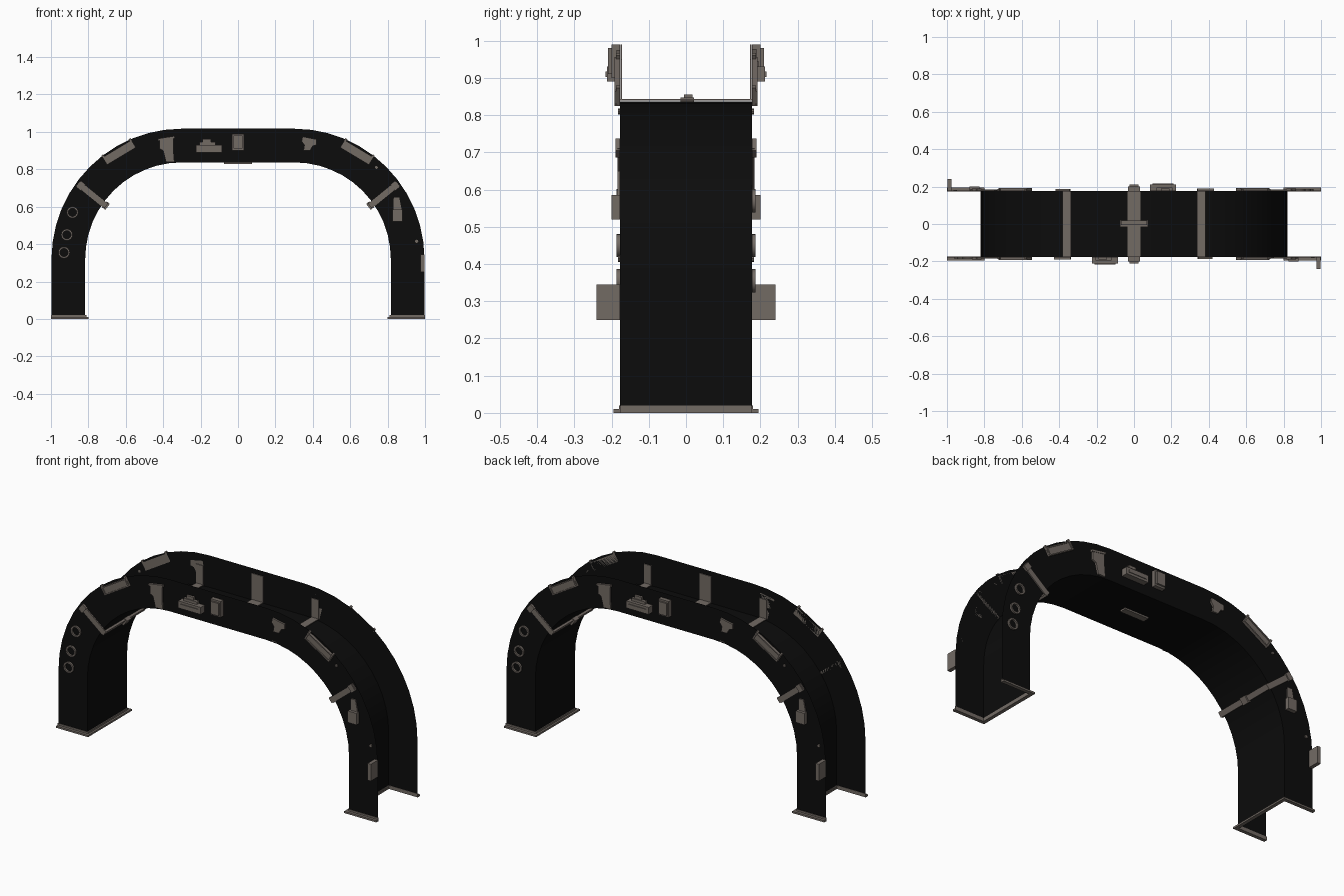
import bpy, bmesh, math

if "Cube" in bpy.data.objects:
    bpy.data.objects.remove(bpy.data.objects["Cube"])

Y = 0.177  # half depth of the arch


def mat(name, col):
    m = bpy.data.materials.new(name)
    m.diffuse_color = (*col, 1)
    m.use_nodes = True
    m.node_tree.nodes["Principled BSDF"].inputs["Base Color"].default_value = m.diffuse_color
    return m


BLACK = mat("matte_black", (0.0035, 0.0035, 0.0035))
METAL = mat("warm_grey_metal", (0.17, 0.145, 0.127))


def finish(name, bm, material, twin=True, smooth=False):
    me = bpy.data.meshes.new(name)
    bm.to_mesh(me)
    bm.free()
    me.materials.append(material)
    if smooth:
        me.polygons.foreach_set("use_smooth", [True] * len(me.polygons))
        me.set_sharp_from_angle(angle=math.radians(35))
    ob = bpy.data.objects.new(name, me)
    bpy.context.collection.objects.link(ob)
    if twin:  # the back repeats the front, turned half way round
        ob2 = bpy.data.objects.new(name + "_back", me)
        ob2.rotation_euler.z = math.pi
        bpy.context.collection.objects.link(ob2)
    return ob


def add_prism(bm, pts, y0, y1):
    a = [bm.verts.new((x, y0, z)) for x, z in pts]
    b = [bm.verts.new((x, y1, z)) for x, z in pts]
    n = len(pts)
    bm.faces.new(a)
    bm.faces.new(b[::-1])
    for i in range(n):
        j = (i + 1) % n
        bm.faces.new((a[j], a[i], b[i], b[j]))


def prism(name, polys, twin=True, smooth=False):
    """polys: list of (xz outline, y0, y1)"""
    bm = bmesh.new()
    for pts, y0, y1 in polys:
        add_prism(bm, pts, y0, y1)
    bmesh.ops.recalc_face_normals(bm, faces=bm.faces)
    return finish(name, bm, METAL, twin, smooth)


def rect(x0, x1, z0, z1):
    return [(x0, z0), (x1, z0), (x1, z1), (x0, z1)]


def tilted(cx, cz, length, width, deg):
    c, s = math.cos(math.radians(deg)), math.sin(math.radians(deg))
    return [(cx + u * c - v * s, cz + u * s + v * c)
            for u, v in rect(-length / 2, length / 2, -width / 2, width / 2)]


def circle(cx, cz, r, n=16):
    return [(cx + r * math.cos(2 * math.pi * i / n), cz + r * math.sin(2 * math.pi * i / n))
            for i in range(n)]


# Arch: open channel of thin sheets, front wall, back wall and inner wall
def arch_line(r, n=12):
    right = [(0.3 + r * math.cos(math.pi / 2 * i / n), 0.32 + r * math.sin(math.pi / 2 * i / n))
             for i in range(n + 1)]
    right = [(0.3 + r, 0.005)] + right
    return right + [(-x, z) for x, z in reversed(right)]


bm = bmesh.new()
outer, inner = arch_line(0.697), arch_line(0.517)
rows = [[bm.verts.new((x, y, z)) for x, z in line]
        for line, y in ((outer, -Y), (inner, -Y), (inner, Y), (outer, Y))]
for a, b in zip(rows, rows[1:]):
    for i in range(len(a) - 1):
        bm.faces.new((a[i], a[i + 1], b[i + 1], b[i]))
finish("arch_channel", bm, BLACK, twin=False, smooth=True)

# Base angle strips, around three sides of each foot
base = []
for s in (-1, 1):
    base.append((rect(*sorted((s * 0.8, s * 1.0)), 0, 0.01), -0.195, -Y + 0.002))
    base.append((rect(*sorted((s * 0.815, s * 1.0)), 0.01, 0.02), -Y - 0.003, -Y + 0.002))
prism("foot_angle", base)
prism("foot_inner_angle", [(rect(0.8, 0.82, 0, 0.01), -0.195, 0.195),
                           (rect(0.811, 0.819, 0.01, 0.02), -Y, Y)])

# Bands lining the channel at the top
for name, x, w, top in (("left_band", -0.36, 0.045, 0.95), ("middle_band", 0, 0.07, 0.99),
                        ("right_band", 0.36, 0.045, 0.95)):
    prism(name, [(rect(x - w / 2, x + w / 2, 0.839, 0.843), -Y, Y),
                 (rect(x - w / 2, x + w / 2, 0.84, top), -Y + 0.001, -Y + 0.005),
                 (rect(x - w / 2, x + w / 2, 0.84, top), Y - 0.005, Y - 0.001)], twin=False)

# Tapered band ends on the face
prism("long_band_end", [([(-0.42, 0.91), (-0.40, 0.9), (-0.385, 0.84), (-0.34, 0.84),
                          (-0.345, 0.9), (-0.345, 0.975), (-0.42, 0.96)], -0.187, -Y),
                        (tilted(-0.383, 0.965, 0.09, 0.012, 9), -0.19, -Y)])
prism("short_band_end", [([(0.35, 0.9), (0.385, 0.9), (0.4, 0.925), (0.42, 0.93), (0.42, 0.96),
                           (0.345, 0.975), (0.34, 0.95), (0.355, 0.93)], -0.187, -Y)])

# Long lamps near the shoulders, with raised frame and end pins
for s, side in ((-1, "left"), (1, "right")):
    cx, cz, d = s * 0.635, 0.89, -s * 31
    c, sn = math.cos(math.radians(d)), math.sin(math.radians(d))
    parts = [(tilted(cx, cz, 0.18, 0.045, d), -0.186, -Y)]
    for off in (-0.02, 0.02):
        parts.append((tilted(cx - off * sn, cz + off * c, 0.18, 0.006, d), -0.192, -Y))
    for off in (-0.085, 0.085):
        parts.append((tilted(cx + off * c, cz + off * sn, 0.008, 0.045, d), -0.192, -Y))
        px, pz = cx + off * c - 0.027 * sn, cz + off * sn + 0.027 * c
        parts.append((tilted(px, pz, 0.012, 0.016, d), -0.188, -Y))
    prism(side + "_shoulder_lamp", parts)

    # Leg strap on the face with its wrap across the inner wall
    prism(side + "_leg_strap", [(tilted(s * 0.782, 0.665, 0.185, 0.032, s * 39), -0.184, -Y),
                                (tilted(s * 0.84, 0.712, 0.03, 0.042, s * 39), -0.19, -Y)])
prism("leg_strap_wrap", [(tilted(0.7085, 0.609, 0.012, 0.03, 37), -0.184, 0.184),
                         (tilted(0.706, 0.606, 0.022, 0.04, 37), -0.03, 0.01)])

# Sensor box with mount, left of the middle
prism("sensor_box", [(rect(-0.225, -0.085, 0.89, 0.93), -0.212, -Y),
                     (rect(-0.21, -0.1, 0.903, 0.917), -0.216, -Y),
                     (rect(-0.205, -0.12, 0.93, 0.945), -0.195, -Y),
                     (rect(-0.19, -0.145, 0.945, 0.962), -0.19, -Y)])

# Control box in the middle
prism("middle_box", [(rect(-0.032, 0.032, 0.9, 0.99), -0.2, -Y),
                     (rect(-0.025, 0.025, 0.91, 0.98), -0.21, -Y)])

# Switch with tapered hood on the leg
prism("leg_switch", [(rect(0.825, 0.88, 0.52, 0.585), -0.2, -Y),
                     ([(0.83, 0.585), (0.875, 0.585), (0.862, 0.65), (0.833, 0.65)], -0.184, -Y)])
prism("bolt", [(circle(0.955, 0.415, 0.009, 8), -0.183, -Y),
               (circle(0.74, 0.81, 0.008, 8), -0.183, -Y)])

# Ring fittings
bm = bmesh.new()
for x, z in ((-0.885, 0.57), (-0.915, 0.45), (-0.93, 0.355)):
    loops = [[bm.verts.new((px, y, pz)) for px, pz in circle(x, z, r)]
             for r, y in ((0.031, -Y), (0.031, -0.187), (0.022, -0.187), (0.022, -Y))]
    for a, b in zip(loops, loops[1:]):
        for i in range(16):
            j = (i + 1) % 16
            bm.faces.new((a[i], a[j], b[j], b[i]))
bmesh.ops.recalc_face_normals(bm, faces=bm.faces)
finish("ring_fittings", bm, METAL, smooth=True)

# Side plate standing out from the outer edge
prism("side_plate", [(rect(0.977, 0.998, 0.25, 0.345), -0.24, -Y)])

# Small lamp under the crown
prism("crown_lamp", [(rect(-0.075, 0.075, 0.828, 0.847), -0.015, 0.022),
                     (rect(-0.07, 0.07, 0.847, 0.856), -0.005, 0.018)], twin=False)
